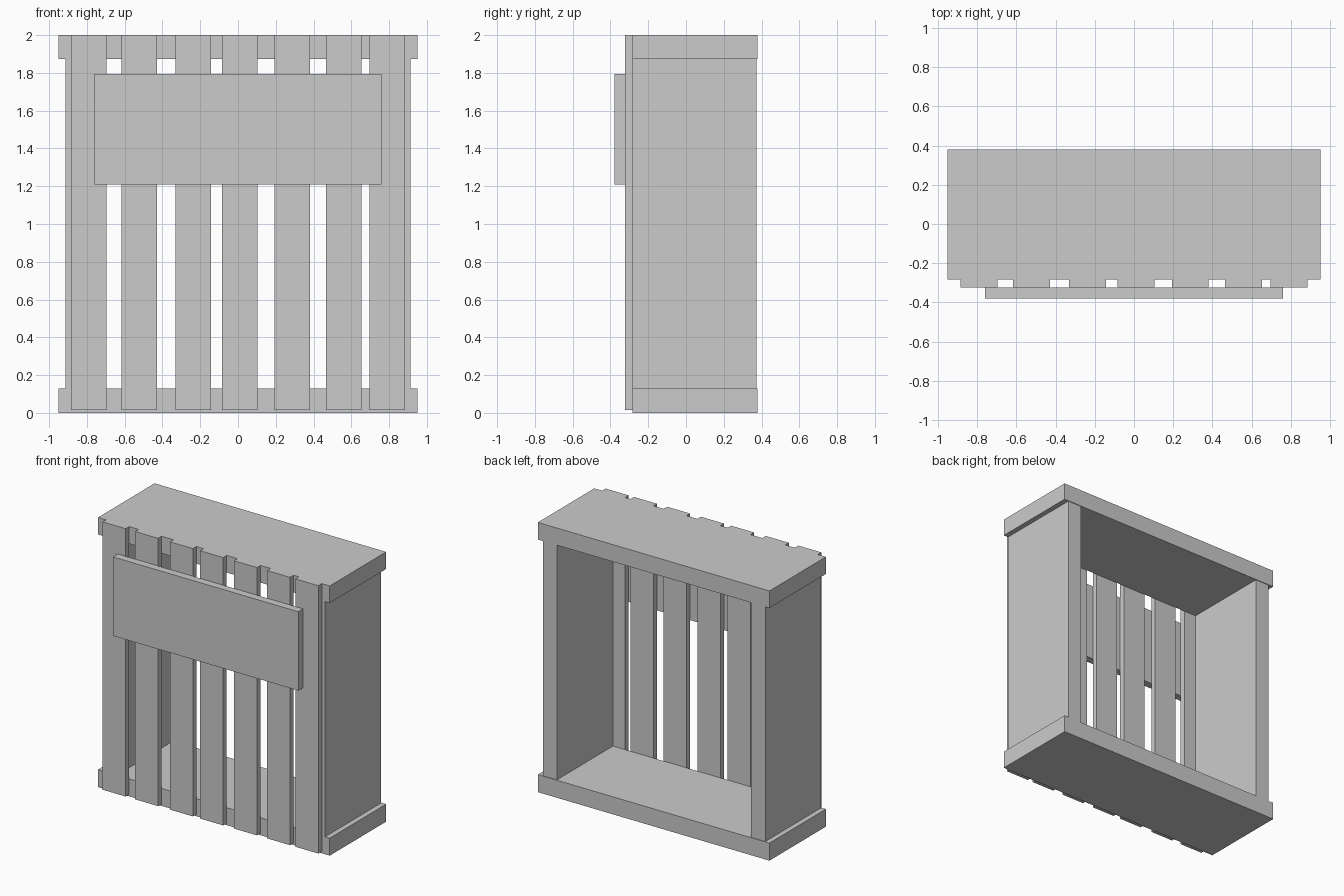
import bpy, bmesh
from mathutils import Vector

if "Cube" in bpy.data.objects:
    bpy.data.objects.remove(bpy.data.objects["Cube"])


def box(name, x, y, z):
    """Flat-faced board spanning the given (min, max) ranges."""
    bm = bmesh.new()
    bmesh.ops.create_cube(bm, size=1)
    lo, hi = Vector((x[0], y[0], z[0])), Vector((x[1], y[1], z[1]))
    for v in bm.verts:
        v.co = Vector(lo[i] + (v.co[i] + 0.5) * (hi[i] - lo[i]) for i in range(3))
    mesh = bpy.data.meshes.new(name)
    bm.to_mesh(mesh)
    bm.free()
    obj = bpy.data.objects.new(name, mesh)
    bpy.context.collection.objects.link(obj)
    return obj


# Overhanging top and bottom boards
FRAME_Y = (-0.282, 0.379)
box("bottom_board", (-0.95, 0.95), FRAME_Y, (0, 0.13))
box("top_board", (-0.95, 0.95), FRAME_Y, (1.873, 2.0))

# Side boards, open back between them
for name, s in (("left_side", -1), ("right_side", 1)):
    box(name, sorted((s * 0.797, s * 0.912)), (-0.282, 0.374), (0.13, 1.873))

# Unevenly spaced front slats
for i, cx in enumerate((-0.79, -0.523, -0.238, 0.01, 0.287, 0.559, 0.791)):
    box(f"front_slat_{i + 1}", (cx - 0.094, cx + 0.094), (-0.323, -0.282), (0.014, 2.0))

# Wide panel across the slats
box("front_panel", (-0.76, 0.76), (-0.379, -0.323), (1.21, 1.795))
